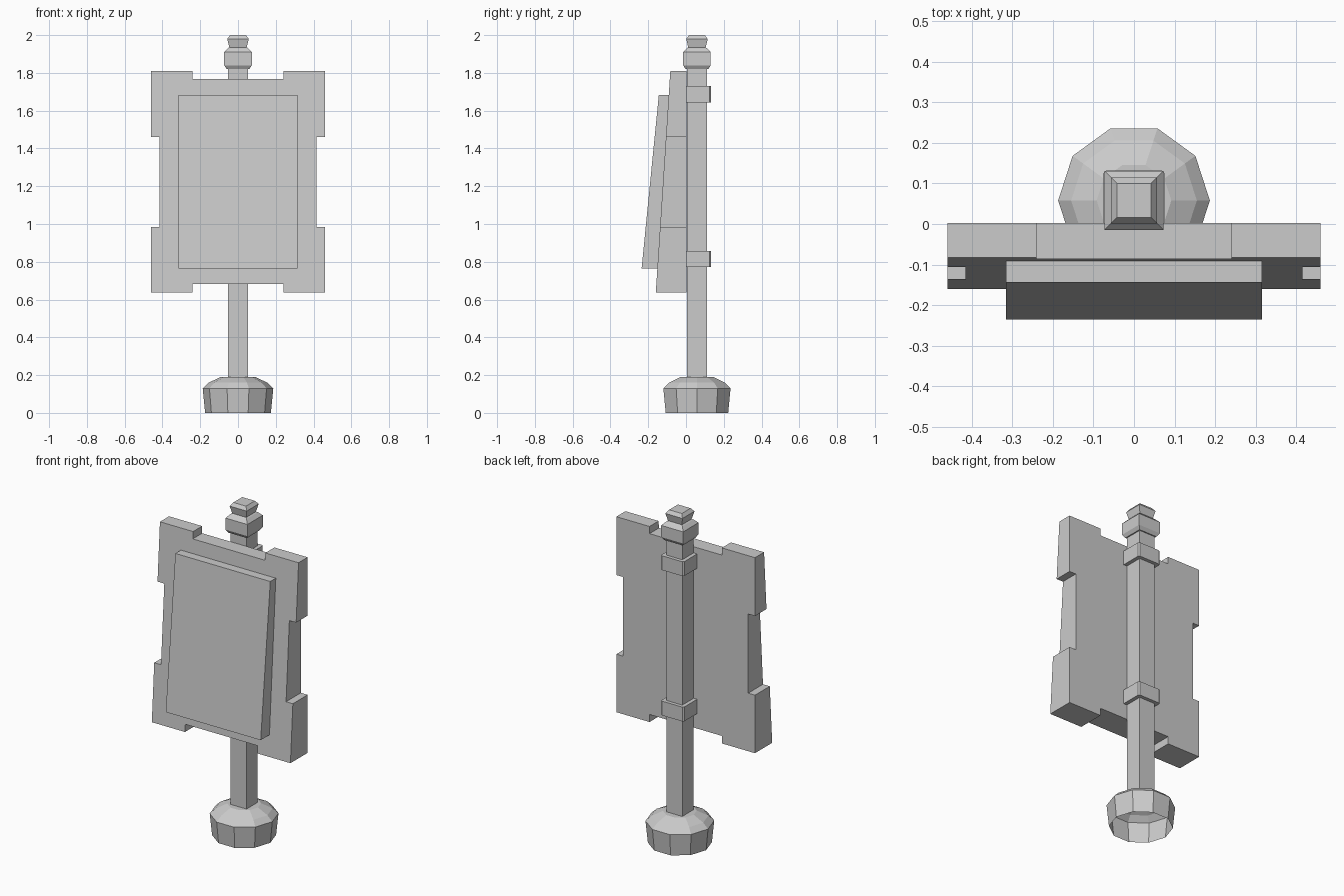
import bpy, bmesh, math

if "Cube" in bpy.data.objects:
    bpy.data.objects.remove(bpy.data.objects["Cube"])

CY = 0.058  # post axis in y


def finish(name, bm):
    bmesh.ops.recalc_face_normals(bm, faces=bm.faces)
    me = bpy.data.meshes.new(name)
    bm.to_mesh(me)
    bm.free()
    ob = bpy.data.objects.new(name, me)
    bpy.context.collection.objects.link(ob)
    return ob


def loft(name, profile, sides, turn=0.0, cap_bottom=True):
    """Stack regular polygon rings (radius, z) around the post axis."""
    bm = bmesh.new()
    rings = []
    for r, z in profile:
        rings.append([bm.verts.new((r * math.cos(turn + math.tau * i / sides),
                                    CY + r * math.sin(turn + math.tau * i / sides), z))
                      for i in range(sides)])
    for a, b in zip(rings, rings[1:]):
        for i in range(sides):
            j = (i + 1) % sides
            bm.faces.new((a[i], a[j], b[j], b[i]))
    bm.faces.new(rings[-1])
    if cap_bottom:
        bm.faces.new(rings[0][::-1])
    return finish(name, bm)


def square_loft(name, profile):
    """Square rings given as (half width, z)."""
    return loft(name, [(h * math.sqrt(2), z) for h, z in profile], 4, math.pi / 4)


def sloped_slab(name, outline, back, front):
    """Extrude an x-z outline between two y = f(z) planes."""
    bm = bmesh.new()
    a = [bm.verts.new((x, back(z), z)) for x, z in outline]
    b = [bm.verts.new((x, front(z), z)) for x, z in outline]
    n = len(a)
    for i in range(n):
        j = (i + 1) % n
        bm.faces.new((a[i], a[j], b[j], b[i]))
    bm.faces.new(a[::-1])
    bm.faces.new(b)
    return finish(name, bm)


def plane(z0, y0, z1, y1):
    return lambda z: y0 + (y1 - y0) * (z - z0) / (z1 - z0)


# Ten-sided foot, open underneath
loft("base", [(0.174, 0), (0.187, 0.13), (0.155, 0.16), (0.092, 0.19)], 10, cap_bottom=False)

# Square post and turned-style finial
square_loft("post", [(0.053, 0.18), (0.053, 1.83)])
square_loft("finial", [(0.06, 1.82), (0.073, 1.84), (0.073, 1.91), (0.054, 1.93),
                       (0.046, 1.935), (0.057, 1.98), (0.042, 2.0)])

# Board with raised corners, thicker towards the bottom
half = [(0.24, 0.682), (0.24, 0.637), (0.46, 0.637), (0.46, 0.985), (0.415, 0.985),
        (0.415, 1.46), (0.46, 1.46), (0.46, 1.81), (0.24, 1.81), (0.24, 1.767)]
outline = half + [(-x, z) for x, z in reversed(half)]
board_front = plane(1.81, -0.083, 0.637, -0.16)
sloped_slab("board", outline, lambda z: 0.003, board_front)

# Raised front panel
rect = [(-0.315, 0.765), (0.315, 0.765), (0.315, 1.682), (-0.315, 1.682)]
sloped_slab("front_panel", rect, board_front, plane(1.682, -0.144, 0.765, -0.235))

# Straps holding the board to the post
for label, z in (("lower", 0.815), ("upper", 1.687)):
    w, c, y0, y1 = 0.076, 0.008, 0.003, 0.132
    bm = bmesh.new()
    pts = [(w, y0), (w, y1 - c), (w - c, y1), (c - w, y1), (-w, y1 - c), (-w, y0)]
    face = bm.faces.new([bm.verts.new((x, y, z - 0.043)) for x, y in pts])
    ext = bmesh.ops.extrude_face_region(bm, geom=[face], use_keep_orig=True)
    for v in ext["geom"]:
        if isinstance(v, bmesh.types.BMVert):
            v.co.z += 0.086
    finish(label + "_strap", bm)
